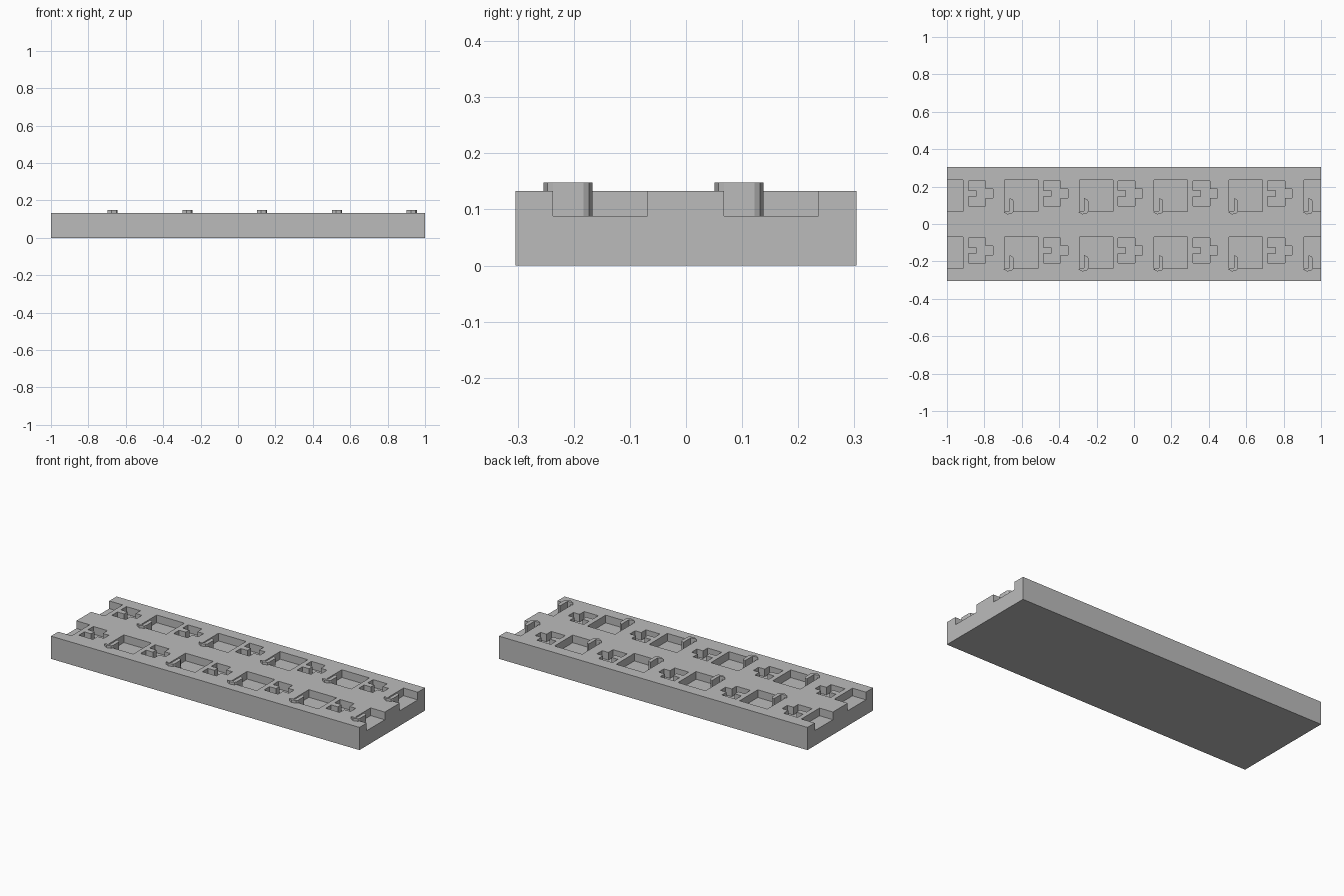
import bpy
import bmesh

cube = bpy.data.objects.get("Cube")
if cube:
    bpy.data.objects.remove(cube, do_unlink=True)

HALF_Y, TOP, FLOOR, LATCH_TOP = 0.304, 0.133, 0.088, 0.148
PITCH, ROW_STEP = 0.4, 0.305
ROWS = (0, -ROW_STEP)

grey = bpy.data.materials.new("light grey")
grey.use_nodes = True
colour = (0.5, 0.5, 0.5, 1)
grey.diffuse_color = colour
grey.node_tree.nodes["Principled BSDF"].inputs["Base Color"].default_value = colour


def prism(bm, outline, z0, z1, dx=0, dy=0):
    """Extrude a counter-clockwise outline between two heights."""
    face = bm.faces.new([bm.verts.new((x + dx, y + dy, z0)) for x, y in outline])
    ext = bmesh.ops.extrude_face_region(bm, geom=[face], use_keep_orig=True)
    for v in ext["geom"]:
        if isinstance(v, bmesh.types.BMVert):
            v.co.z = z1


def rect(x0, x1, y0, y1):
    return [(x0, y0), (x1, y0), (x1, y1), (x0, y1)]


def finish(name, bm):
    bmesh.ops.recalc_face_normals(bm, faces=bm.faces)
    mesh = bpy.data.meshes.new(name)
    bm.to_mesh(mesh)
    bm.free()
    mesh.materials.append(grey)
    obj = bpy.data.objects.new(name, mesh)
    bpy.context.collection.objects.link(obj)
    return obj


# Outlines of the first column in the back row
pocket = rect(-0.692, -0.513, 0.068, 0.236)
socket = [(-0.885, 0.096), (-0.794, 0.096), (-0.794, 0.139), (-0.754, 0.139),
          (-0.754, 0.187), (-0.794, 0.187), (-0.794, 0.23), (-0.885, 0.23),
          (-0.885, 0.18), (-0.842, 0.18), (-0.842, 0.147), (-0.885, 0.147)]
latch = [(-0.698, 0.064), (-0.676, 0.051), (-0.65, 0.058), (-0.644, 0.068),
         (-0.644, 0.122), (-0.65, 0.132), (-0.666, 0.138), (-0.666, 0.07)]

# Base slab
bm = bmesh.new()
prism(bm, rect(-1, 1, -HALF_Y, HALF_Y), 0, TOP)
slab = finish("base_slab", bm)

# Pockets and keyed sockets, cut into the slab
bm = bmesh.new()
for dy in ROWS:
    for i in range(-1, 5):
        prism(bm, pocket, FLOOR, TOP + 0.1, i * PITCH, dy)
    for i in range(5):
        prism(bm, socket, FLOOR, TOP + 0.1, i * PITCH, dy)
cutter = finish("pocket_cutter", bm)
cutter.hide_render = True

mod = slab.modifiers.new("pockets", 'BOOLEAN')
mod.operation = 'DIFFERENCE'
mod.solver = 'EXACT'
mod.object = cutter
bpy.context.view_layer.objects.active = slab
bpy.ops.object.modifier_apply(modifier=mod.name)
bpy.data.objects.remove(cutter, do_unlink=True)

# Hooked latches standing in the pockets
for row, dy in zip(("back", "front"), ROWS):
    for i in range(5):
        bm = bmesh.new()
        prism(bm, latch, FLOOR, LATCH_TOP, i * PITCH, dy)
        finish(f"{row}_latch_{i + 1}", bm)
